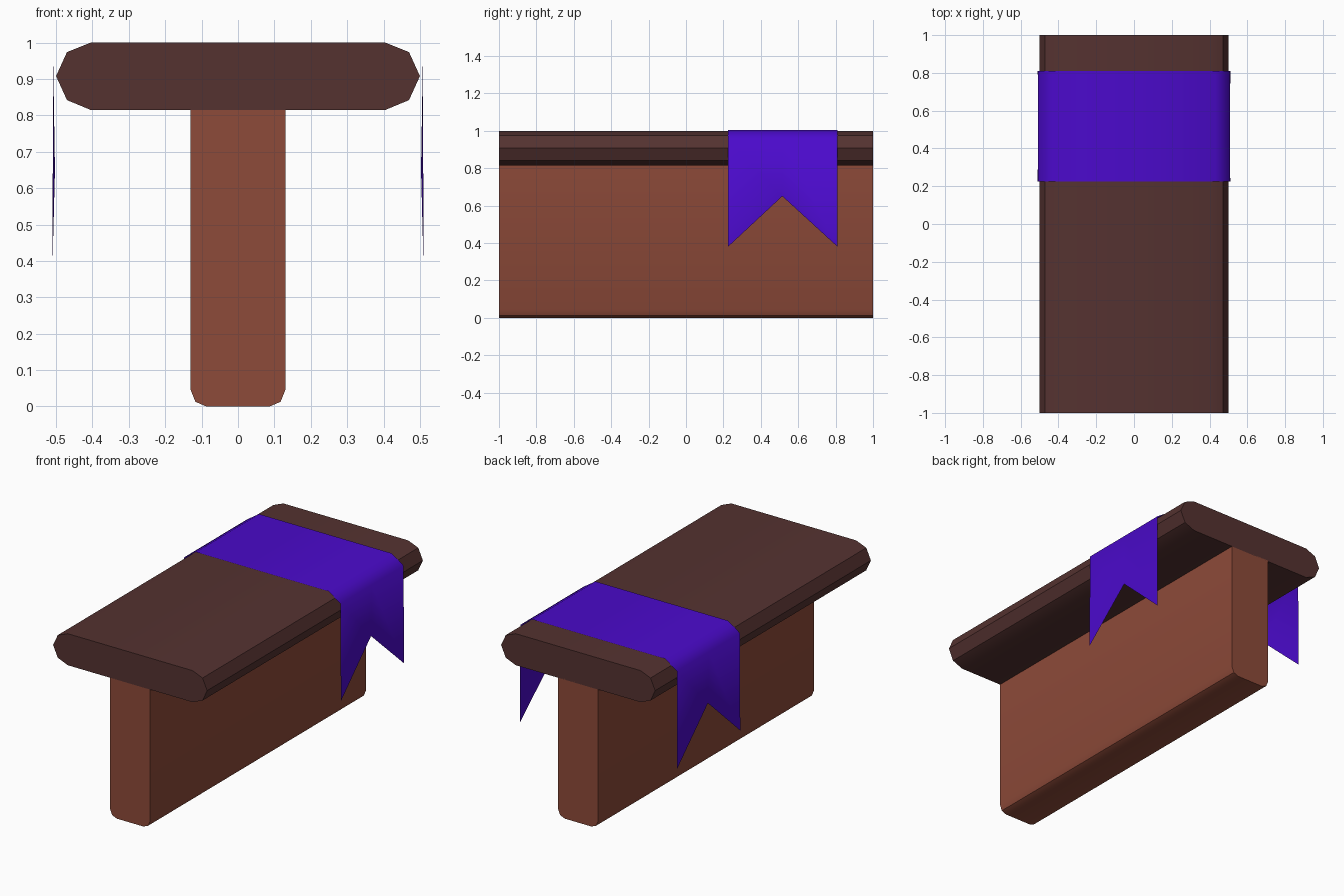
import bpy, bmesh, math

if "Cube" in bpy.data.objects:
    bpy.data.objects.remove(bpy.data.objects["Cube"])


def finish(name, bm, color, angle):
    bmesh.ops.recalc_face_normals(bm, faces=bm.faces)
    mesh = bpy.data.meshes.new(name)
    bm.to_mesh(mesh)
    bm.free()
    obj = bpy.data.objects.new(name, mesh)
    bpy.context.collection.objects.link(obj)
    mat = bpy.data.materials.new(name + "_colour")
    mat.diffuse_color = (*color, 1)
    mat.use_nodes = True
    mat.node_tree.nodes["Principled BSDF"].inputs["Base Color"].default_value = mat.diffuse_color
    mesh.materials.append(mat)
    bpy.ops.object.select_all(action='DESELECT')
    obj.select_set(True)
    bpy.context.view_layer.objects.active = obj
    bpy.ops.object.shade_smooth_by_angle(angle=math.radians(angle))
    return obj


def extrude_profile(name, half, color):
    """Mirror a right-hand x/z profile and run it along y from -1 to 1."""
    left = [(-x, z) for x, z in reversed(half) if x > 0]
    bm = bmesh.new()
    face = bm.faces.new([bm.verts.new((x, -1, z)) for x, z in half + left])
    out = bmesh.ops.extrude_face_region(bm, geom=[face], use_keep_orig=True)
    verts = [g for g in out["geom"] if isinstance(g, bmesh.types.BMVert)]
    bmesh.ops.translate(bm, verts=verts, vec=(0, 2, 0))
    return finish(name, bm, color, 30)


# Slab with chamfered long edges
extrude_profile("table_top",
                [(0.405, 0.815), (0.47, 0.842), (0.5, 0.908), (0.47, 0.974), (0.405, 1.0)],
                (0.09, 0.032, 0.03))

# Central pedestal wall with a rounded foot
extrude_profile("pedestal",
                [(0.087, 0), (0.117, 0.013), (0.13, 0.045), (0.13, 0.82)],
                (0.27, 0.069, 0.041))

# Thin cloth runner: three columns across y, swallowtail ends
half = [(0.43, 1.004, 1.004), (0.508, 0.952, 0.952), (0.51, 0.38, 0.65)]
bm = bmesh.new()
rows = []
for side, points in ((-1, reversed(half)), (1, half)):
    for x, z_edge, z_mid in points:
        x_mid = 0.503 if z_mid < 0.9 else x
        rows.append([bm.verts.new((side * x, 0.225, z_edge)),
                     bm.verts.new((side * x_mid, 0.515, z_mid)),
                     bm.verts.new((side * x, 0.81, z_edge))])
for a, b in zip(rows, rows[1:]):
    for i in range(2):
        bm.faces.new((a[i], b[i], b[i + 1], a[i + 1]))
finish("cloth_runner", bm, (0.07, 0.003, 0.6), 80)
